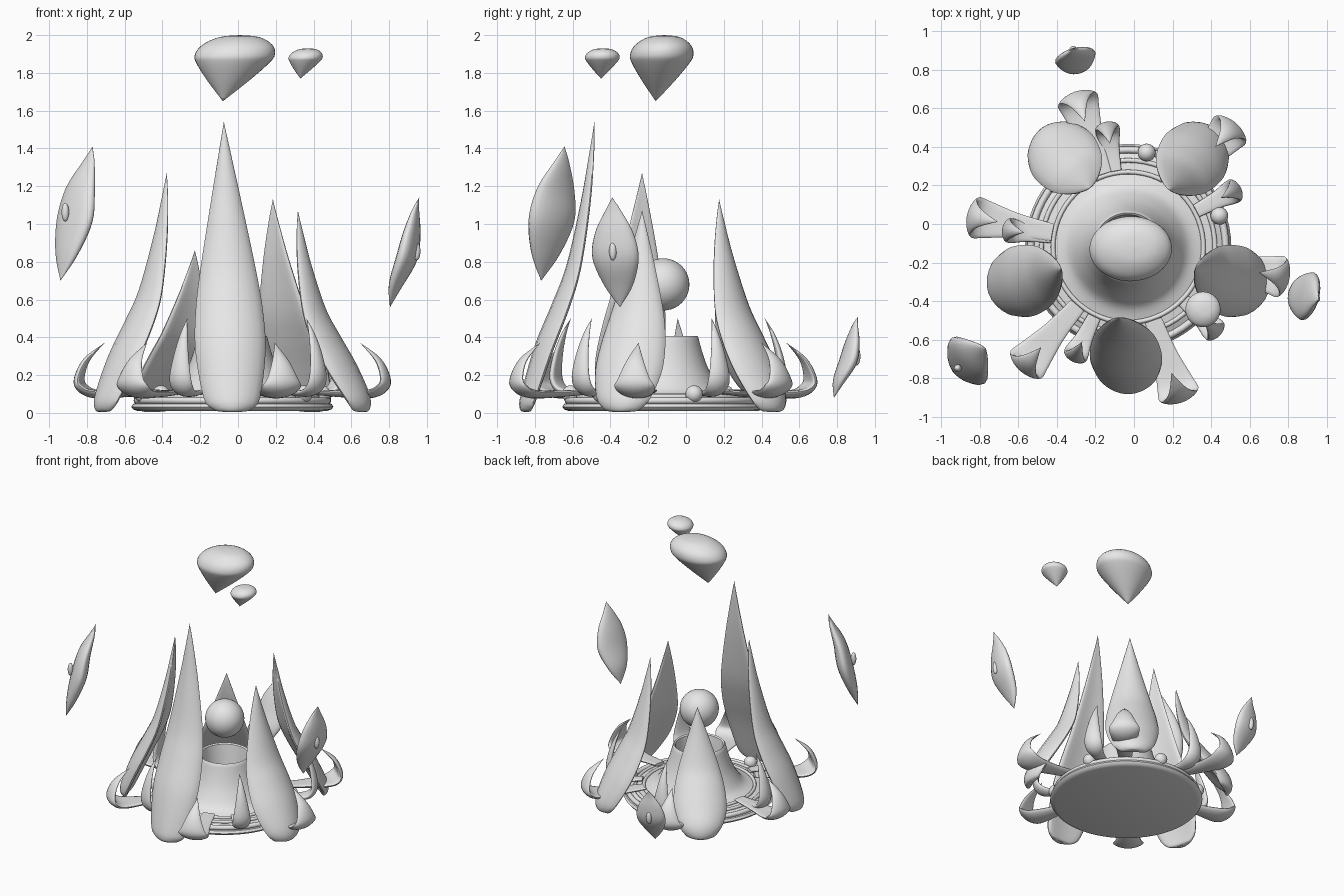
import bpy, bmesh, math
from mathutils import Vector

if "Cube" in bpy.data.objects:
    bpy.data.objects.remove(bpy.data.objects["Cube"])

CX, CY = -0.03, -0.12          # shared axis of the radial parts
mat = bpy.data.materials.new("pale_grey")
mat.diffuse_color = (0.8, 0.8, 0.8, 1)
mat.use_nodes = True
mat.node_tree.nodes["Principled BSDF"].inputs["Base Color"].default_value = mat.diffuse_color


def finish(name, bm, angle=50):
    bmesh.ops.remove_doubles(bm, verts=bm.verts, dist=0.0005)
    bmesh.ops.recalc_face_normals(bm, faces=bm.faces)
    me = bpy.data.meshes.new(name)
    bm.to_mesh(me)
    bm.free()
    me.materials.append(mat)
    ob = bpy.data.objects.new(name, me)
    bpy.context.collection.objects.link(ob)
    bpy.context.view_layer.objects.active = ob
    ob.select_set(True)
    bpy.ops.object.shade_smooth_by_angle(angle=math.radians(angle))
    ob.select_set(False)
    return ob


def skin(bm, rings):
    """Bridge rings of points and close both ends."""
    vr = [[bm.verts.new(p) for p in r] for r in rings]
    n = len(vr[0])
    for a, b in zip(vr, vr[1:]):
        for i in range(n):
            j = (i + 1) % n
            bm.faces.new((a[i], a[j], b[j], b[i]))
    bm.faces.new(vr[0])
    bm.faces.new(vr[-1])


def smooth_path(keys, steps=5):
    """Catmull-Rom interpolation of tuples."""
    out = []
    for i in range(len(keys) - 1):
        p0, p1 = keys[max(i - 1, 0)], keys[i]
        p2, p3 = keys[i + 1], keys[min(i + 2, len(keys) - 1)]
        for s in range(steps):
            t = s / steps
            out.append(tuple(0.5 * (2 * b + (c - a) * t + (2 * a - 5 * b + 4 * c - d) * t * t
                                    + (3 * b - a - 3 * c + d) * t ** 3)
                             for a, b, c, d in zip(p0, p1, p2, p3)))
    return out + [tuple(keys[-1])]


def blade(name, angle, keys, origin=(CX, CY), cup=0.0, drift=0.0, n=20):
    """Loft a lens section along (radius, height, half width, half thickness)."""
    a = math.radians(angle)
    out, side = Vector((math.cos(a), math.sin(a), 0)), Vector((-math.sin(a), math.cos(a), 0))
    st = smooth_path(keys)
    top = max(k[1] for k in st)
    rings = []
    for i, (r, z, w, t) in enumerate(st):
        p, q = st[max(i - 1, 0)], st[min(i + 1, len(st) - 1)]
        tan = (out * (q[0] - p[0]) + Vector((0, 0, q[1] - p[1]))).normalized()
        nor = side.cross(tan)
        w, t = max(w, 0.0008), max(t, 0.0006)
        c = Vector((origin[0], origin[1], z)) + out * r + side * (drift * z / top)
        ring = []
        for k in range(n):
            b = 2 * math.pi * k / n
            u = math.cos(b)
            ring.append(c + side * (u * w) + nor * (math.sin(b) * t - cup * w * (u * u - 0.4)))
        rings.append(ring)
    bm = bmesh.new()
    skin(bm, rings)
    return finish(name, bm)


def lathe(name, profile, loc=(CX, CY), scale=(1, 1), shear=(0, 0), n=64, angle=40):
    """Revolve (radius, height); shear slides the lower end sideways."""
    z0, z1 = min(p[1] for p in profile), max(p[1] for p in profile)
    rings = []
    for r, z in profile:
        f = (z1 - z) / (z1 - z0)
        r = max(r, 0.0012)
        rings.append([(loc[0] + shear[0] * f + scale[0] * r * math.cos(2 * math.pi * k / n),
                       loc[1] + shear[1] * f + scale[1] * r * math.sin(2 * math.pi * k / n), z)
                      for k in range(n)])
    bm = bmesh.new()
    skin(bm, rings)
    return finish(name, bm, angle)


def ball(name, loc, r, scale=(1, 1, 1), seg=24):
    bm = bmesh.new()
    bmesh.ops.create_uvsphere(bm, u_segments=seg, v_segments=seg // 2, radius=r)
    bmesh.ops.scale(bm, vec=scale, verts=bm.verts)
    bmesh.ops.translate(bm, vec=loc, verts=bm.verts)
    return finish(name, bm)


def ring_torus(name, major, minor, z):
    bpy.ops.mesh.primitive_torus_add(location=(CX, CY, z), major_radius=major, minor_radius=minor,
                                     major_segments=64, minor_segments=10)
    ob = bpy.context.object
    ob.name = name
    ob.data.materials.append(mat)
    bpy.ops.object.shade_smooth_by_angle(angle=math.radians(60))
    ob.select_set(False)


# Base disc with trim rings
lathe("base_disc", [(0, .01), (.5, .01), (.525, .018), (.535, .032), (.525, .048),
                    (.5, .055), (.47, .075), (.44, .085), (0, .085)])
ring_torus("outer_ring", .505, .018, .065)
ring_torus("inner_ring", .45, .012, .085)
ring_torus("skirt_ring", .39, .012, .09)

# Hollow flared pedestal with a floating ball
flare = smooth_path([(.388, .085), (.31, .12), (.25, .21), (.213, .3), (.185, .4)], 4)
lathe("pedestal", flare + [(.178, .408), (.168, .4), (.16, .34), (.15, .24), (.14, .16), (0, .15)])
ring_torus("pedestal_inner_ring", .09, .012, .155)
ball("floating_ball", (CX, CY, .68), .138, seg=40)

# Five large petals of different heights
for i, (h, drift) in enumerate([(1.54, -.045), (1.07, 0), (1.13, 0), (.86, -.02), (1.27, 0)]):
    keys = [(.725, .005, .045, .015), (.722, .022, .10, .032), (.70, .09, .15, .04),
            (.62, .22 * h, .186, .045), (.535, .36 * h, .178, .042), (.465, .5 * h, .146, .035),
            (.405, .72 * h, .083, .025), (.375, .9 * h, .03, .012), (.365, h, 0, 0)]
    blade("large_petal_%d" % (i + 1), -90 + 72 * i, keys, cup=.25, drift=drift)

# Six wide outer claws curling back inward
for i in range(6):
    blade("outer_claw_%d" % (i + 1), -11 + 60 * i,
          [(.40, .115, .045, .012), (.58, .105, .062, .018), (.74, .105, .095, .022),
           (.81, .135, .108, .022), (.825, .185, .085, .02), (.785, .28, .045, .014),
           (.69, .37, 0, 0)], cup=.15)

# Five slim inner claws
for i in range(5):
    blade("inner_claw_%d" % (i + 1), -44 + 72 * i,
          [(.40, .11, .035, .012), (.52, .105, .045, .018), (.60, .125, .062, .022),
           (.635, .19, .062, .022), (.62, .31, .042, .018), (.585, .42, .02, .01),
           (.545, .5, 0, 0)], cup=.15)

# Beads around the base
for i in range(6):
    a = math.radians(19 + 60 * i)
    ball("base_bead_%d" % (i + 1), (CX + .5 * math.cos(a), CY + .5 * math.sin(a), .1), .046)

# Floating leaves: position, facing, height range, lean, half width
leaves = [(-.855, -.705, 216, .70, 1.41, -.105, .145),
          (.882, -.37, -15, .56, 1.14, .08, .127),
          (-.30, .847, 105, .08, .51, .066, .107)]
for i, (x, y, ang, z0, z1, lean, w) in enumerate(leaves):
    h = z1 - z0
    t = w * .38
    bow = .012
    keys = [(-lean, z0, 0, 0), (-.62 * lean, z0 + .2 * h, .62 * w, .65 * t),
            (bow, z0 + .45 * h, w, t), (.35 * lean + bow, z0 + .68 * h, .82 * w, .8 * t),
            (.75 * lean, z0 + .88 * h, .34 * w, .35 * t), (lean, z1, 0, 0)]
    blade("floating_leaf_%d" % (i + 1), ang, keys, origin=(x, y))
    a = math.radians(ang)
    d = t + .018
    ball("leaf_bead_%d" % (i + 1), (x + d * math.cos(a), y + d * math.sin(a), z0 + .51 * h),
         .022, (.9, .9, 2.2))

# Floating gems: domed top, pointed bottom
dome = smooth_path([(0, 0), (.52, .31), (.9, .57), (1, .7), (.88, .85), (.5, .97), (0, 1)], 4)
for name, loc, sc, shear, z0, h in [
        ("large_gem", (.01, -.115), (.212, .168), (-.09, -.045), 1.65, .35),
        ("small_gem", (.37, -.44), (.09, .092), (-.04, -.01), 1.77, .16)]:
    lathe(name, [(r, z0 + h * f) for r, f in dome], loc, sc, shear, n=40, angle=60)
